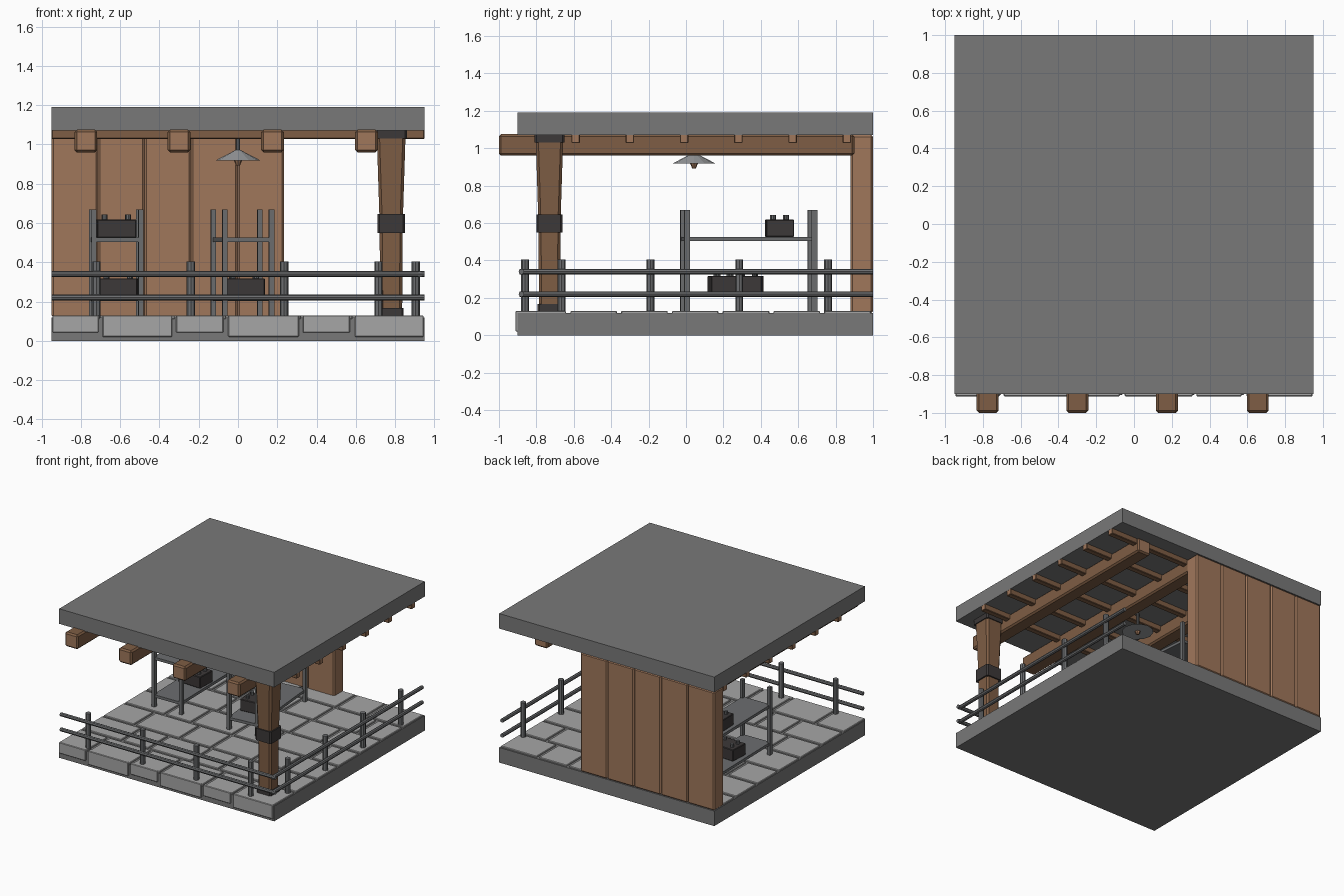
import bpy, bmesh, math, random
from mathutils import Matrix, Vector

if "Cube" in bpy.data.objects:
    bpy.data.objects.remove(bpy.data.objects["Cube"])

random.seed(4)


def mat(name, r, g, b):
    m = bpy.data.materials.new(name)
    m.diffuse_color = (r, g, b, 1)
    m.use_nodes = True
    m.node_tree.nodes["Principled BSDF"].inputs["Base Color"].default_value = m.diffuse_color
    return m


CONCRETE = mat("concrete_grey", 0.19, 0.19, 0.19)
STONE = mat("stone_light_grey", 0.38, 0.38, 0.38)
PLANK = mat("plank_wood", 0.35, 0.185, 0.105)
BEAM = mat("beam_wood", 0.21, 0.11, 0.058)
METAL = mat("rail_metal", 0.15, 0.155, 0.16)
IRON = mat("dark_iron", 0.045, 0.04, 0.04)
SHADE = mat("lamp_metal", 0.33, 0.34, 0.35)


def finish(bm, name, *mats):
    bmesh.ops.recalc_face_normals(bm, faces=bm.faces[:])
    me = bpy.data.meshes.new(name)
    bm.to_mesh(me)
    bm.free()
    for m in mats:
        me.materials.append(m)
    ob = bpy.data.objects.new(name, me)
    bpy.context.collection.objects.link(ob)
    return ob


def add_box(bm, lo, hi, bevel=0.0, frame=Matrix()):
    """Axis box from corner to corner, optionally bevelled, moved by frame."""
    lo, hi = Vector(lo), Vector(hi)
    size = hi - lo
    m = frame @ Matrix.Translation((lo + hi) / 2) @ Matrix.Diagonal((*size, 1))
    verts = bmesh.ops.create_cube(bm, size=1, matrix=m)["verts"]
    if bevel:
        edges = list({e for v in verts for e in v.link_edges})
        bmesh.ops.bevel(bm, geom=edges, offset=bevel, segments=1, affect='EDGES')


def box(name, lo, hi, material, bevel=0.0):
    bm = bmesh.new()
    add_box(bm, lo, hi, bevel)
    return finish(bm, name, material)


def add_rod(bm, a, b, r1, r2=None, sides=8, frame=Matrix()):
    a, b = Vector(a), Vector(b)
    d = b - a
    m = frame @ Matrix.Translation((a + b) / 2) @ d.to_track_quat('Z', 'Y').to_matrix().to_4x4()
    bmesh.ops.create_cone(bm, cap_ends=True, segments=sides, radius1=r1,
                          radius2=r1 if r2 is None else r2, depth=d.length, matrix=m)


def timber(name, lo, hi, axis, bevel):
    """Beam with darker sides and lighter cut ends."""
    bm = bmesh.new()
    add_box(bm, lo, hi, bevel)
    bm.normal_update()
    for f in bm.faces:
        f.material_index = 1 if abs(f.normal[axis]) > 0.9 else 0
    return finish(bm, name, BEAM, PLANK)


# Floor and roof slabs
box("floor_slab", (-0.95, -0.90, 0), (0.95, 1.0, 0.12), CONCRETE)
box("roof_slab", (-0.95, -0.90, 1.07), (0.95, 1.0, 1.19), CONCRETE)

# Paving stones in staggered rows
bm = bmesh.new()
rows = 7
depth = 1.9 / rows
for r in range(rows):
    y0 = -0.90 + r * depth
    x, wide = -0.945, r % 2 == 1
    while x < 0.90:
        w = (0.36 if wide else 0.24) + (random.uniform(-0.03, 0.03) if r else 0)
        x1 = x + w
        if x1 > 0.86:
            x1 = 0.945
        add_box(bm, (x, y0 + (0.01 if r else -0.005), 0.11),
                (x1, y0 + depth - 0.012, 0.13), 0.004)
        x, wide = x1 + 0.022, not wide
finish(bm, "floor_stones", STONE)

# Stones facing the front edge
bm = bmesh.new()
for i, (x0, x1) in enumerate([(-0.945, -0.71), (-0.69, -0.335), (-0.315, -0.075),
                              (-0.05, 0.31), (0.33, 0.57), (0.595, 0.945)]):
    add_box(bm, (x0, -0.912, 0.02 if i % 2 else 0.042), (x1, -0.88, 0.13), 0.004)
finish(bm, "front_edge_stones", STONE)

# Back wall of upright planks
bm = bmesh.new()
pitch = 0.237
for i in range(5):
    x0 = -0.95 + i * pitch
    add_box(bm, (x0, 0.88, 0.12), (x0 + pitch, 1.0, 1.07), 0.01)
finish(bm, "wall_planks", PLANK)

# Roof beams and joists
for i, x in enumerate((-0.775, -0.30, 0.175, 0.655)):
    timber(f"roof_beam_{i + 1}", (x - 0.058, -1.0, 0.96), (x + 0.058, 0.9, 1.075), 1, 0.012)
for i in range(6):
    y = -0.59 + 0.29 * i
    timber(f"roof_joist_{i + 1}", (-0.949, y - 0.023, 1.028), (0.949, y + 0.023, 1.075), 0, 0.004)

# Corner post: chamfered section, flared above the middle band
PX, PY = 0.78, -0.73


def chamfer_column(name, levels, c, material):
    bm = bmesh.new()
    loops = []
    for z, h in levels:
        k = h - c
        pts = [(h, -k), (h, k), (k, h), (-k, h), (-h, k), (-h, -k), (-k, -h), (k, -h)]
        loops.append([bm.verts.new((PX + x, PY + y, z)) for x, y in pts])
    for a, b in zip(loops, loops[1:]):
        for i in range(8):
            bm.faces.new((a[i], a[(i + 1) % 8], b[(i + 1) % 8], b[i]))
    bm.faces.new(loops[0][::-1])
    bm.faces.new(loops[-1])
    return finish(bm, name, material)


chamfer_column("corner_post", [(0.12, 0.056), (0.60, 0.059), (1.07, 0.074)], 0.014, BEAM)
chamfer_column("post_foot_band", [(0.12, 0.064), (0.168, 0.064)], 0.01, IRON)
chamfer_column("post_middle_band", [(0.55, 0.07), (0.645, 0.07)], 0.01, IRON)
chamfer_column("post_top_band", [(1.03, 0.08), (1.075, 0.08)], 0.01, IRON)

# Railings on the front and right sides
bm = bmesh.new()
for x in (-0.72, -0.24, 0.235, 0.715):
    add_rod(bm, (x, -0.86, 0.12), (x, -0.86, 0.405), 0.021)
for y in (-0.665, -0.19, 0.285, 0.76):
    add_rod(bm, (0.905, y, 0.12), (0.905, y, 0.405), 0.021)
finish(bm, "railing_posts", METAL)
bm = bmesh.new()
for z in (0.22, 0.34):
    add_rod(bm, (-0.95, -0.88, z), (0.95, -0.88, z), 0.015)
    add_rod(bm, (0.927, -0.89, z), (0.927, 1.0, z), 0.015)
finish(bm, "railing_bars", METAL)


# Metal shelf racks, the second one turned slightly
def rack(name, x, y, turn):
    f = Matrix.Translation((x, y, 0)) @ Matrix.Rotation(math.radians(turn), 4, 'Z')
    bm = bmesh.new()
    for sx in (-1, 1):
        for sy in (-1, 1):
            cx, cy = sx * 0.119, sy * 0.342
            add_box(bm, (cx - 0.013, cy - 0.015, 0.12), (cx + 0.013, cy + 0.015, 0.67), 0, f)
    for z in (0.215, 0.515):
        add_box(bm, (-0.122, -0.35, z - 0.011), (0.122, 0.35, z + 0.011), 0, f)
    finish(bm, name, METAL)


rack("left_rack", -0.62, 0.335, 1)
rack("right_rack", 0.022, 0.335, 5)


# Dark cases with four studs on top
def case(name, x, y, z, turn):
    f = Matrix.Translation((x, y, z)) @ Matrix.Rotation(math.radians(turn), 4, 'Z')
    bm = bmesh.new()
    add_box(bm, (-0.1, -0.075, 0), (0.1, 0.075, 0.092), 0.004, f)
    finish(bm, name, IRON)
    bm = bmesh.new()
    for sx in (-1, 1):
        for sy in (-1, 1):
            p = (sx * 0.06, sy * 0.035)
            add_rod(bm, (*p, 0.085), (*p, 0.118), 0.013, sides=8, frame=f)
    finish(bm, name + "_studs", METAL)


case("upper_case", -0.62, 0.50, 0.526, 2)
case("lower_left_case", -0.61, 0.335, 0.226, -3)
case("lower_right_case", 0.03, 0.20, 0.226, 6)

# Hanging lamp
LY = 0.043
bm = bmesh.new()
add_rod(bm, (0, LY, 0.918), (0, LY, 0.972), 0.116, 0.012, sides=12)
finish(bm, "lamp_shade", SHADE)
bm = bmesh.new()
add_rod(bm, (0, LY, 0.96), (0, LY, 1.075), 0.011)
finish(bm, "lamp_rod", METAL)
bm = bmesh.new()
add_rod(bm, (0, LY, 0.893), (0, LY, 0.925), 0.01, 0.024)
finish(bm, "lamp_bulb", PLANK)
